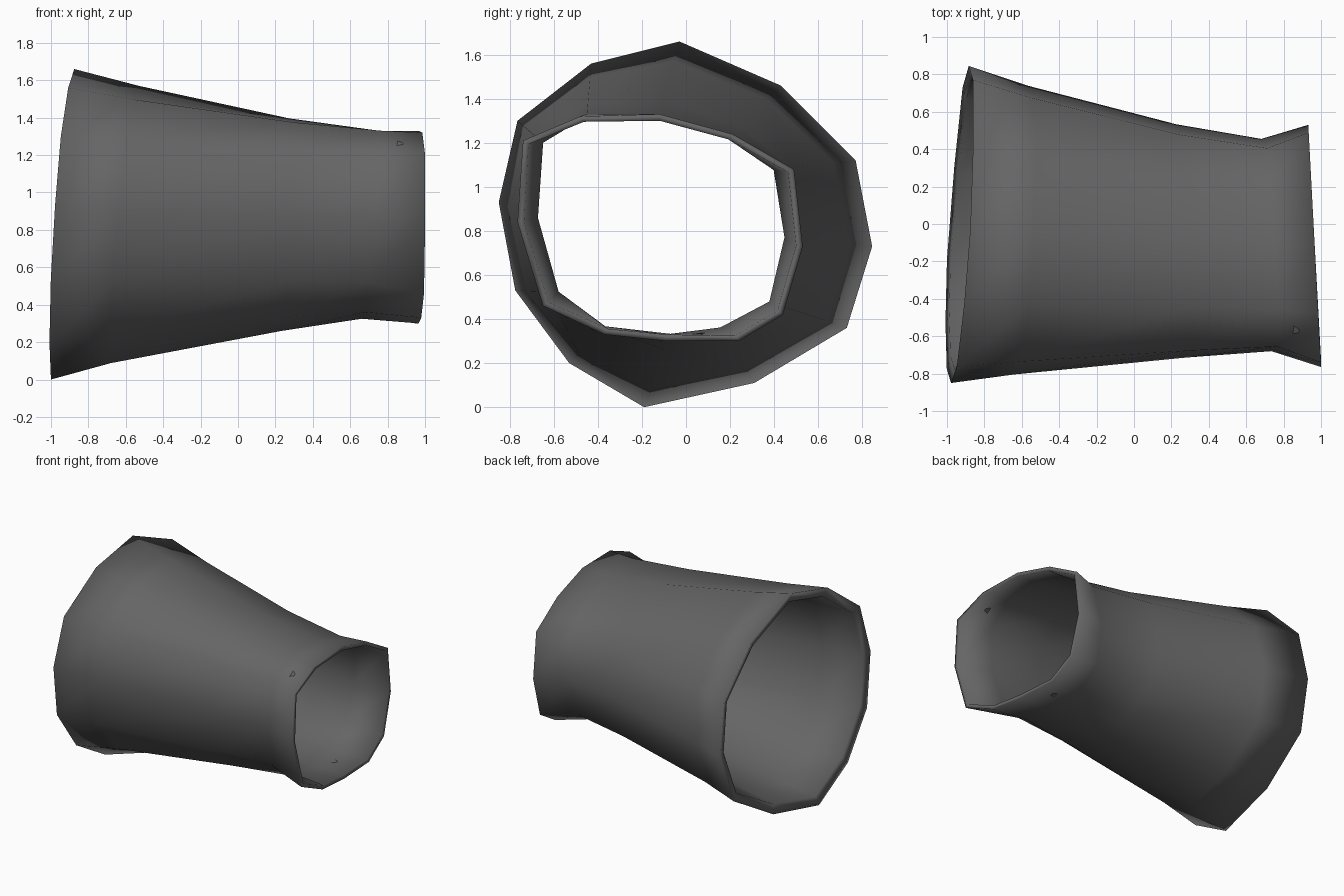
import bpy, bmesh
from mathutils import Vector

if "Cube" in bpy.data.objects:
    bpy.data.objects.remove(bpy.data.objects["Cube"])

# Cross-sections as (y, z): wide mouth, neck and small flared mouth
WIDE = [(-.03, 1.66), (.43, 1.46), (.77, 1.12), (.845, .73), (.73, .36), (.31, .11),
        (-.19, 0), (-.53, .20), (-.775, .53), (-.85, .93), (-.765, 1.30), (-.43, 1.56)]
NECK = [(-.12, 1.33), (.20, 1.23), (.405, 1.08), (.455, .77), (.385, .475), (.16, .355),
        (-.07, .325), (-.37, .36), (-.585, .52), (-.68, .86), (-.655, 1.205), (-.45, 1.33)]
SMALL = [(-.12, 1.33), (.21, 1.24), (.49, 1.08), (.53, .73), (.44, .42), (.24, .30),
         (-.09, .30), (-.37, .33), (-.65, .46), (-.765, .84), (-.74, 1.21), (-.48, 1.32)]


def blend(a, b, t):
    return [(p[0] + (q[0] - p[0]) * t, p[1] + (q[1] - p[1]) * t) for p, q in zip(a, b)]


# Each ring: section, tilted plane x = a + b*y + c*z, wall thickness, inner x shift
RINGS = [
    (WIDE, (-.988, .064, .069), .07, .02),
    (blend(WIDE, NECK, .27), (-.68, .055, .095), .04, 0),
    (blend(WIDE, NECK, .8), (.22, -.04, .036), .015, 0),
    (NECK, (.63, -.04, .09), .008, 0),
    (SMALL, (.96, -.053, 0), .03, 0),
]


def add_ring(bm, section, plane, inset, shift):
    cy = sum(p[0] for p in section) / len(section)
    cz = sum(p[1] for p in section) / len(section)
    verts = []
    for y, z in section:
        x = plane[0] + plane[1] * y + plane[2] * z + shift
        d = Vector((0, y - cy, z - cz)).normalized() * inset
        verts.append(bm.verts.new(Vector((x, y, z)) - d))
    return verts


# Flared sleeve: outer wall, then inner wall back, joined at both rims
bm = bmesh.new()
outer = [add_ring(bm, s, p, 0, 0) for s, p, t, dx in RINGS]
inner = [add_ring(bm, s, p, t, dx) for s, p, t, dx in RINGS]
loop = outer + inner[::-1]
for i, ring in enumerate(loop):
    nxt = loop[(i + 1) % len(loop)]
    for j in range(12):
        k = (j + 1) % 12
        bm.faces.new((ring[j], ring[k], nxt[k], nxt[j]))
bmesh.ops.recalc_face_normals(bm, faces=bm.faces[:])
for f in bm.faces:
    f.smooth = True

mesh = bpy.data.meshes.new("flared_sleeve")
bm.to_mesh(mesh)
bm.free()
grey = bpy.data.materials.new("dark grey")
grey.diffuse_color = (.13, .13, .13, 1)
grey.use_nodes = True
grey.node_tree.nodes["Principled BSDF"].inputs["Base Color"].default_value = grey.diffuse_color
mesh.materials.append(grey)
sleeve = bpy.data.objects.new("flared_sleeve", mesh)
bpy.context.collection.objects.link(sleeve)
